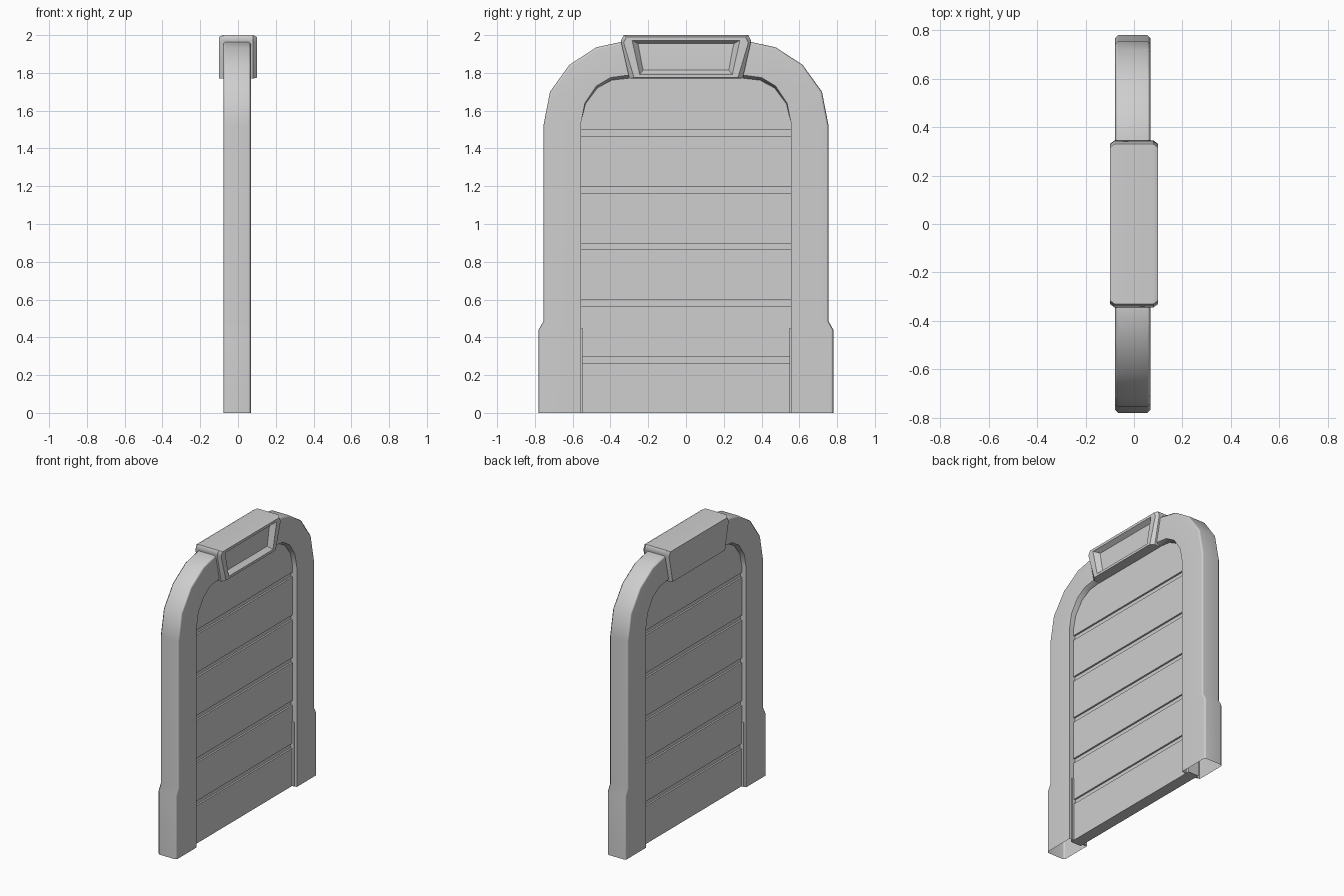
import bpy, bmesh, math

old = bpy.data.objects.get("Cube")
if old:
    bpy.data.objects.remove(old, do_unlink=True)


def material(name, color):
    m = bpy.data.materials.new(name)
    m.use_nodes = True
    m.diffuse_color = color
    m.node_tree.nodes["Principled BSDF"].inputs["Base Color"].default_value = color
    return m


GREY = material("light grey", (0.62, 0.62, 0.62, 1))
TEAL = material("teal", (0.005, 0.8, 0.85, 1))
MID = -0.005  # middle of the gate's thickness


def finish(name, bm, mats, angle=50):
    bmesh.ops.recalc_face_normals(bm, faces=bm.faces)
    mesh = bpy.data.meshes.new(name)
    bm.to_mesh(mesh)
    bm.free()
    for m in mats:
        mesh.materials.append(m)
    ob = bpy.data.objects.new(name, mesh)
    bpy.context.collection.objects.link(ob)
    bpy.ops.object.select_all(action='DESELECT')
    ob.select_set(True)
    bpy.context.view_layer.objects.active = ob
    bpy.ops.object.shade_smooth_by_angle(angle=math.radians(angle))
    ob.modifiers.new("weighted normals", 'WEIGHTED_NORMAL').keep_sharp = True
    return ob


def skin(bm, loops, closed=True):
    """Bridge successive point loops with quads and return the vertex rings."""
    rings = [[bm.verts.new(p) for p in loop] for loop in loops]
    for a, b in zip(rings, rings[1:]):
        n = len(a)
        for i in range(n if closed else n - 1):
            j = (i + 1) % n
            bm.faces.new((a[i], a[j], b[j], b[i]))
    return rings


# Arched frame: outer and inner outline of one half, mirrored, open underneath
half = [  # outer y, outer z, inner y, inner z, inner lip
    (0.78, 0, 0.555, 0, 0), (0.78, 0.44, 0.555, 0.44, 0),
    (0.755, 0.485, 0.555, 0.485, 0), (0.755, 1.52, 0.555, 1.54, 0),
    (0.72, 1.70, 0.535, 1.64, 0.006), (0.617, 1.843, 0.475, 1.73, 0.012),
    (0.475, 1.935, 0.40, 1.775, 0.016), (0.33, 1.967, 0.29, 1.79, 0.018),
]
stations = [(1, *s) for s in half] + [(-1, *s) for s in reversed(half)]
W, B = 0.073, 0.012
sections = []
for side, oy, oz, iy, iz, lip in stations:
    d = math.hypot(oy - iy, oz - iz)
    by, bz = oy + (iy - oy) * B / d, oz + (iz - oz) * B / d
    ly, lz = iy - lip * 0.5, iz - lip
    rim = [(W - B, oy, oz), (W, by, bz), (W, iy, iz), (0.035, ly, lz)]
    pts = rim + [(-x, y, z) for x, y, z in reversed(rim)]
    sections.append([(MID + x, side * y, z) for x, y, z in pts])
bm = bmesh.new()
skin(bm, sections)
finish("arched_frame", bm, [GREY])

# Slatted panel: grooved profile on both faces, swept across the opening
T, G = 0.04, 0.012
edge = [(T, 0)]
for k in range(1, 6):
    z = 0.3 * k
    edge += [(T, z - 0.035), (T - G, z - 0.035), (T - G, z - 0.002), (T, z - 0.002)]
edge.append((T, 1.80))
outline = edge + [(-x, z) for x, z in reversed(edge)]
bm = bmesh.new()
ends = skin(bm, [[(MID + x, y, z) for x, z in outline] for y in (-0.58, 0.58)])
for ring in ends:
    bm.faces.new(ring)
finish("slatted_panel", bm, [GREY], 30)

# Narrow guide strips inside the feet of the posts
for side, label in ((1, "left"), (-1, "right")):
    bm = bmesh.new()
    bmesh.ops.create_cube(bm, size=1)
    for v in bm.verts:
        v.co = (MID + v.co.x * 0.11, side * 0.555 + v.co.y * 0.012, 0.225 + v.co.z * 0.45)
    finish("guide_strip_" + label, bm, [GREY], 30)


# Sign housing with a recessed display on one side
def plate(x, top, bottom, z0, z1, c):
    right = [(bottom, z0), (top, z1 - c), (top - c / 2, z1)]
    return [(x, y, z) for y, z in right] + [(x, -y, z) for y, z in reversed(right)]


bm = bmesh.new()
rings = skin(bm, [
    plate(-0.10, 0.33, 0.29, 1.77, 1.99, 0.03),
    plate(-0.08, 0.345, 0.30, 1.77, 2.0, 0.03),
    plate(0.08, 0.345, 0.30, 1.77, 2.0, 0.03),
    plate(0.10, 0.33, 0.275, 1.775, 1.99, 0.03),
    plate(0.10, 0.285, 0.245, 1.792, 1.972, 0.002),
    plate(0.06, 0.245, 0.222, 1.82, 1.95, 0.002),
])
bm.faces.new(rings[0])
bm.faces.new(rings[-1]).material_index = 1
finish("sign_housing", bm, [GREY, TEAL], 40)
